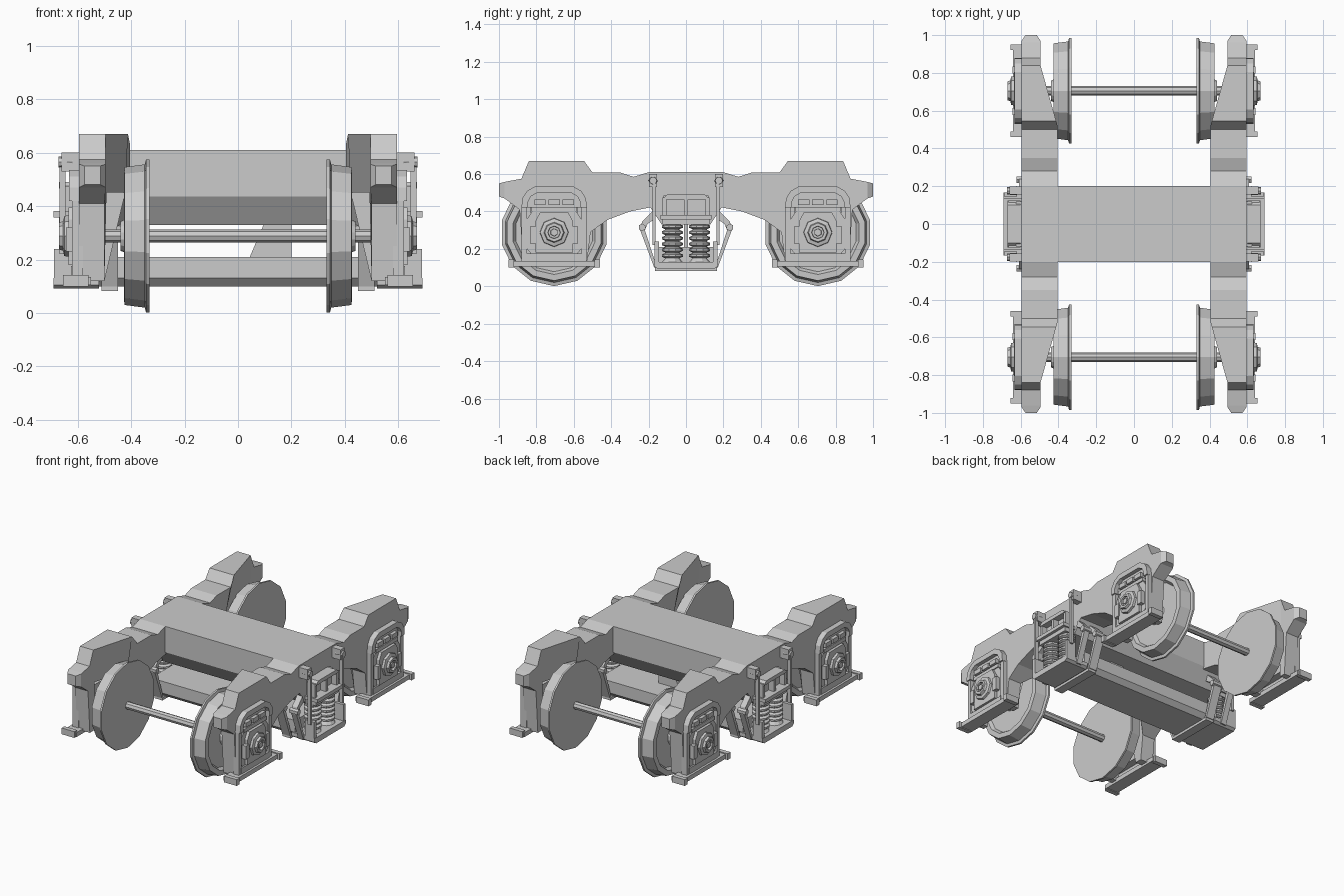
import bpy, bmesh, math
from mathutils import Vector

cube = bpy.data.objects.get("Cube")
if cube:
    bpy.data.objects.remove(cube, do_unlink=True)

steel = bpy.data.materials.new("grey_steel")
steel.use_nodes = True
steel.diffuse_color = (0.6, 0.6, 0.6, 1)
steel.node_tree.nodes["Principled BSDF"].inputs["Base Color"].default_value = (0.6, 0.6, 0.6, 1)

AXLE_Y, AXLE_Z = 0.705, 0.288


def finish(name, bm, mirror):
    """Turn a bmesh into an object, mirrored over the given axes."""
    bmesh.ops.recalc_face_normals(bm, faces=bm.faces)
    mesh = bpy.data.meshes.new(name)
    bm.to_mesh(mesh)
    bm.free()
    mesh.materials.append(steel)
    ob = bpy.data.objects.new(name, mesh)
    bpy.context.collection.objects.link(ob)
    if mirror:
        mod = ob.modifiers.new("Mirror", "MIRROR")
        mod.use_axis = ["x" in mirror, "y" in mirror, False]
        mod.use_mirror_merge = False
    return ob


def prism_mesh(points, x0, x1):
    """Extrude a (y, z) outline along x."""
    bm = bmesh.new()
    face = bm.faces.new([bm.verts.new((x0, y, z)) for y, z in points])
    ext = bmesh.ops.extrude_face_region(bm, geom=[face])
    for v in ext["geom"]:
        if isinstance(v, bmesh.types.BMVert):
            v.co.x = x1
    return bm


def prism(name, points, x0, x1, mirror="xy"):
    return finish(name, prism_mesh(points, x0, x1), mirror)


def box(name, x0, x1, y0, y1, z0, z1, mirror="xy"):
    return prism(name, [(y0, z0), (y1, z0), (y1, z1), (y0, z1)], x0, x1, mirror)


def sym(points, centre=0.0):
    """Complete an outline by reflecting (offset, z) points about a centre line."""
    return [(centre + d, z) for d, z in points] + [(centre - d, z) for d, z in reversed(points)]


def lathe(name, profile, sides, place, mirror="xy"):
    """Revolve (position, radius) pairs; place maps (position, a, b) to 3D."""
    bm = bmesh.new()
    rings = []
    for pos, r in profile:
        angles = [2 * math.pi * i / sides for i in range(sides)]
        rings.append([bm.verts.new(place(pos, r * math.sin(t), r * math.cos(t))) for t in angles])
    for a, b in zip(rings, rings[1:]):
        for i in range(sides):
            j = (i + 1) % sides
            bm.faces.new((a[i], a[j], b[j], b[i]))
    bm.faces.new(rings[0])
    bm.faces.new(rings[-1])
    return finish(name, bm, mirror)


def on_axle(x, a, b):
    return (x, AXLE_Y + a, AXLE_Z + b)


# Side frames, with the ends tapered on the inside for wheel clearance
outline = [(0, 0.61), (0.2, 0.61), (0.28, 0.585), (0.35, 0.608), (0.5, 0.608),
           (0.545, 0.67), (0.84, 0.67), (0.88, 0.575), (0.96, 0.56), (1.0, 0.55),
           (1.0, 0.48), (0.97, 0.47), (0.89, 0.41), (0.87, 0.12), (0.83, 0.12),
           (0.83, 0.45), (0.58, 0.45), (0.58, 0.12), (0.53, 0.12), (0.51, 0.29),
           (0.42, 0.355), (0.3, 0.40), (0.2, 0.42), (0, 0.42)]
frame = prism_mesh(outline, 0.405, 0.595)
for cut in (0.52, 0.84, 0.97):
    bmesh.ops.bisect_plane(frame, geom=frame.verts[:] + frame.edges[:] + frame.faces[:],
                           plane_co=(0, cut, 0), plane_no=(0, 1, 0))
for v in frame.verts:
    inner = v.co.x < 0.5
    if inner:
        t = min(max((v.co.y - 0.52) / 0.32, 0), 1)
        v.co.x += 0.09 * t
        if v.co.z < 0.44 and v.co.y > 0.5:
            v.co.x = max(v.co.x, 0.5)
    if v.co.y > 0.99:
        v.co.x += 0.02 if inner else -0.02
finish("side_frame", frame, "xy")

# Bolster and lower spring plank
prism("bolster", sym([(0.2, 0.61), (0.2, 0.435), (0.13, 0.33)]), -0.595, 0.595, "")
prism("spring_plank", sym([(0.16, 0.21), (0.16, 0.13), (0.13, 0.1)]), -0.54, 0.54, "")
brace = bmesh.new()
face = brace.faces.new([brace.verts.new((x, -0.01, z))
                        for x, z in ((0.04, 0.2), (0.2, 0.2), (0.2, 0.34), (0.1, 0.34))])
ext = bmesh.ops.extrude_face_region(brace, geom=[face])
bmesh.ops.translate(brace, vec=Vector((0, 0.02, 0)),
                    verts=[g for g in ext["geom"] if isinstance(g, bmesh.types.BMVert)])
finish("centre_brace", brace, "")

# Wheels and axles
lathe("wheel", [(0.332, 0.287), (0.344, 0.287), (0.349, 0.268), (0.425, 0.258),
                (0.427, 0.225), (0.405, 0.21), (0.405, 0.07), (0.44, 0.055)], 14, on_axle)
lathe("axle", [(-0.62, 0.025), (0.62, 0.025)], 8, on_axle, "y")

# Axle box: plates, hub cap and bolt
prism("axle_box_body", sym([(0.12, 0.17), (0.145, 0.2), (0.145, 0.36), (0.11, 0.41)], AXLE_Y),
      0.52, 0.615)
prism("axle_box_plate", sym([(0.1, 0.18), (0.1, 0.35), (0.075, 0.395)], AXLE_Y), 0.61, 0.635)
lathe("hub_cap", [(0.63, 0.078), (0.65, 0.075), (0.655, 0.055), (0.67, 0.05),
                  (0.67, 0.034), (0.655, 0.032)], 8, on_axle)
lathe("hub_bolt", [(0.65, 0.022), (0.667, 0.02)], 6, on_axle)

# Arch, rubber pads and guides around each axle box
prism("arch_web", sym([(0.17, 0.42), (0.15, 0.485), (0.1, 0.525)], AXLE_Y), 0.58, 0.605)
arch = [(0.175, 0.42), (0.17, 0.47), (0.145, 0.51), (0.1, 0.535)]
arch_inside = [(0.09, 0.5), (0.125, 0.48), (0.14, 0.45), (0.14, 0.42)]
half = arch + [(0, 0.535), (0, 0.5)] + arch_inside
for side in (1, -1):
    prism("axle_arch", [(AXLE_Y + side * d, z) for d, z in half], 0.59, 0.632)
for d in (-0.075, 0, 0.075):
    box("axle_pad", 0.57, 0.628, AXLE_Y + d - 0.03, AXLE_Y + d + 0.03, 0.435, 0.465)
box("pad_seat", 0.56, 0.622, AXLE_Y - 0.12, AXLE_Y + 0.12, 0.4, 0.425)
for d in (-0.16, 0.16):
    box("guide_rail", 0.58, 0.622, AXLE_Y + d - 0.014, AXLE_Y + d + 0.014, 0.12, 0.42)
for d in (-0.11, 0.11):
    box("guide_block", 0.6, 0.643, AXLE_Y + d - 0.018, AXLE_Y + d + 0.018, 0.23, 0.32)
box("pedestal_tie", 0.55, 0.64, AXLE_Y - 0.235, AXLE_Y + 0.235, 0.105, 0.135)
box("pedestal_foot", 0.57, 0.625, AXLE_Y - 0.15, AXLE_Y + 0.15, 0.13, 0.175)
for d in (-0.23, 0.23):
    box("tie_end", 0.56, 0.655, AXLE_Y + d - 0.015, AXLE_Y + d + 0.015, 0.1, 0.142)

# Bolster end with two arched pockets
box("pocket_back", 0.59, 0.625, -0.12, 0.12, 0.38, 0.485, "x")
prism("pocket_top", sym([(0.125, 0.465), (0.1, 0.49)]), 0.6, 0.67, "x")
for y in (-0.115, 0, 0.115):
    box("pocket_rib", 0.6, 0.665, y - 0.01, y + 0.01, 0.38, 0.475, "x")
box("spring_shelf", 0.54, 0.69, -0.135, 0.135, 0.358, 0.382, "x")
box("spring_cap", 0.55, 0.67, -0.125, 0.125, 0.33, 0.36, "x")

# Coil springs, as stacked coils
coils = [(0.13, 0.055)]
for i in range(6):
    z = 0.15 + i * 0.031
    coils += [(z, 0.038), (z + 0.008, 0.056), (z + 0.02, 0.056), (z + 0.028, 0.038)]
lathe("coil_spring", coils, 10, lambda z, a, b: (0.61 + a, 0.073 + b, z))

# Spring tray with upturned ends
prism("spring_tray", sym([(0.168, 0.13), (0.168, 0.105), (0.15, 0.092)]), 0.52, 0.69, "x")
box("tray_end", 0.62, 0.688, 0.145, 0.168, 0.12, 0.24)

# Hanger brackets, rods and swing straps
box("hanger_bracket", 0.58, 0.66, 0.155, 0.198, 0.53, 0.6)
lathe("hanger_pin", [(0.62, 0.024), (0.672, 0.02)], 8, lambda x, a, b: (x, 0.176 + a, 0.565 + b))
box("hanger_rod", 0.645, 0.668, 0.163, 0.18, 0.22, 0.56)
for x0, x1 in ((0.45, 0.51), (0.57, 0.61)):
    prism("swing_strap", [(0.18, 0.4), (0.235, 0.345), (0.245, 0.3), (0.17, 0.1),
                          (0.155, 0.1), (0.22, 0.3), (0.205, 0.335), (0.165, 0.36)], x0, x1)
    lathe("strap_bolt", [(x0 - 0.012, 0.02), (x1 + 0.012, 0.02)], 6,
          lambda x, a, b: (x, 0.235 + a, 0.315 + b))
box("strap_base", 0.45, 0.51, -0.165, 0.165, 0.083, 0.102, "x")
